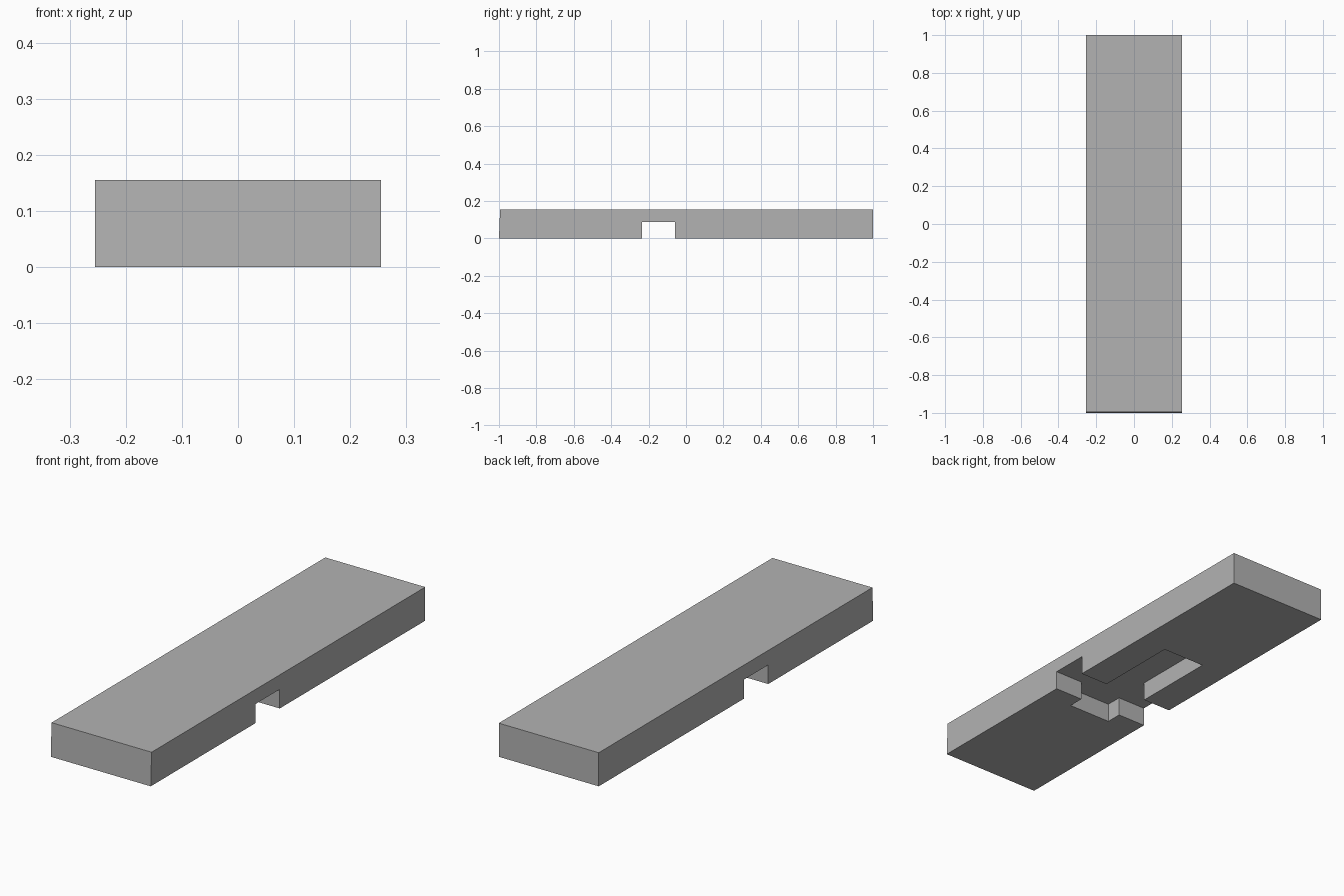
import bpy
import bmesh

default = bpy.data.objects.get("Cube")
if default:
    bpy.data.objects.remove(default, do_unlink=True)

HALF_W, HEIGHT, DEPTH = 0.255, 0.155, 0.088
CHANNEL = (-0.235, -0.06)   # y range of the cross channel
POCKET = (-0.31, 0.345)     # y range of the central pocket
POCKET_HALF = 0.11
LEAN = 0.006                # slight slope of the front end

grey = bpy.data.materials.new("plain_grey")
grey.use_nodes = True
colour = (0.45, 0.45, 0.45, 1)
grey.diffuse_color = colour
grey.node_tree.nodes["Principled BSDF"].inputs["Base Color"].default_value = colour


def prism(name, outline, z0, z1):
    """Extrude a counter-clockwise outline from z0 to z1."""
    bm = bmesh.new()
    base = bm.faces.new([bm.verts.new((x, y, z0)) for x, y in outline])
    out = bmesh.ops.extrude_face_region(bm, geom=[base])
    for v in out["geom"]:
        if isinstance(v, bmesh.types.BMVert):
            v.co.z = z1
    bmesh.ops.recalc_face_normals(bm, faces=bm.faces)
    mesh = bpy.data.meshes.new(name)
    bm.to_mesh(mesh)
    bm.free()
    mesh.materials.append(grey)
    obj = bpy.data.objects.new(name, mesh)
    bpy.context.collection.objects.link(obj)
    return obj


# Slab with a slightly sloped front end
w = HALF_W
slab = prism("slab", [(-w, -1), (w, -1), (w, 1), (-w, 1)], 0, HEIGHT)
for v in slab.data.vertices:
    if v.co.z > 0.1 and v.co.y < 0:
        v.co.y += LEAN

# Cross-shaped recess cutter: right half outline, mirrored for the left
p, e = POCKET_HALF, w + 0.1
half = [(p, POCKET[0]), (p, CHANNEL[0]), (e, CHANNEL[0]),
        (e, CHANNEL[1]), (p, CHANNEL[1]), (p, POCKET[1])]
outline = half + [(-x, y) for x, y in reversed(half)]
cutter = prism("recess_cutter", outline, -0.1, DEPTH)
cutter.hide_render = True

# Cut the recess into the underside, then drop the cutter
cut = slab.modifiers.new("recess", 'BOOLEAN')
cut.operation = 'DIFFERENCE'
cut.solver = 'EXACT'
cut.object = cutter
bpy.context.view_layer.objects.active = slab
bpy.ops.object.modifier_apply(modifier=cut.name)
bpy.data.objects.remove(cutter, do_unlink=True)
